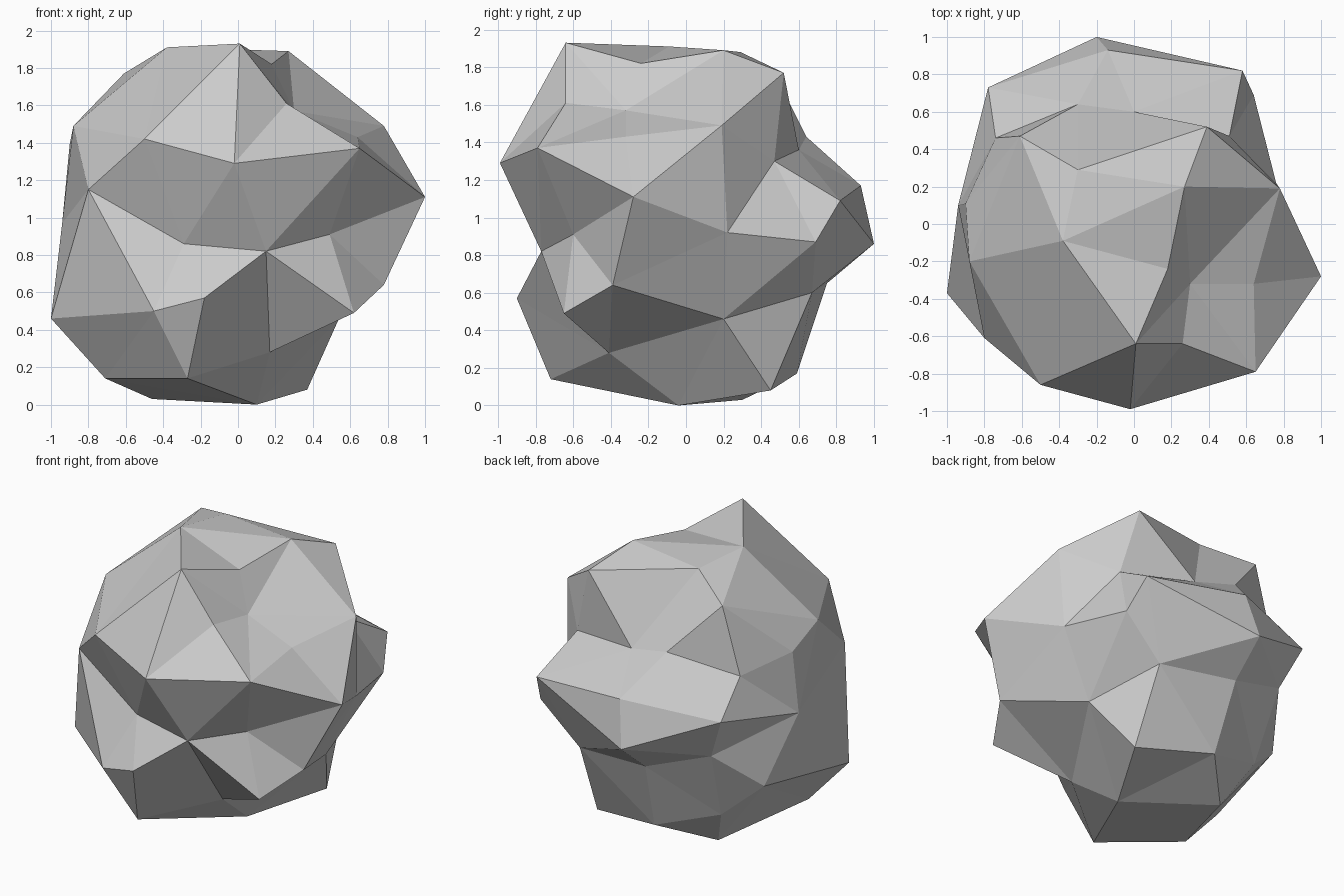
import bpy, bmesh
from mathutils import Vector

# Corner points of the boulder, in bands from top to bottom
corners = [
    # crown
    (.01, -.64, 1.93), (.18, -.24, 1.82), (.27, .20, 1.89), (.39, .52, 1.77),
    (-.38, -.09, 1.91), (-.30, .29, 1.88), (-.61, .47, 1.77),
    (.26, -.64, 1.61), (.30, -.32, 1.57),
    # shoulder
    (-.02, -.99, 1.29), (.65, -.79, 1.37), (-.50, -.86, 1.42), (.64, -.32, 1.43),
    (.78, .19, 1.49), (-.90, .11, 1.39), (-.88, -.20, 1.49), (.51, .47, 1.30),
    (0, .60, 1.36), (-.30, .64, 1.43), (-.74, .46, 1.31),
    # waist
    (1, -.28, 1.11), (-.80, -.61, 1.15), (-.94, .10, .97), (-.20, 1, .86),
    (-.14, .93, 1.17), (.58, .82, 1.09), (.64, .69, .87), (-.78, .73, 1.10),
    (.76, .22, .92), (.49, -.60, .91), (.15, -.77, .82), (-.29, -.70, .86),
    (-.65, .65, .80),
    # skirt
    (-1, -.37, .46), (.78, -.39, .64), (.62, -.65, .49), (-.18, -.90, .57),
    (-.45, -.85, .50), (.17, -.41, .28), (.54, .20, .46), (.35, .67, .60),
    (-.21, .75, .65), (-.85, .35, .53),
    # base
    (-.27, -.72, .14), (.37, .45, .08), (.10, -.04, 0), (-.46, .30, .03),
    (-.71, -.34, .14), (-.60, .47, .31), (-.17, .59, .17),
]
centre = Vector((0, 0, .95))

# Skin the corners: hull their directions on a sphere, then pull each corner out
bm = bmesh.new()
target = {}
for c in corners:
    p = Vector(c)
    v = bm.verts.new((p - centre).normalized())
    target[v] = p
bmesh.ops.convex_hull(bm, input=bm.verts[:])
for v in bm.verts:
    v.co = target[v]
bmesh.ops.recalc_face_normals(bm, faces=bm.faces[:])

# Flat-shaded boulder
mesh = bpy.data.meshes.new("boulder")
bm.to_mesh(mesh)
bm.free()
boulder = bpy.data.objects.new("boulder", mesh)
bpy.context.collection.objects.link(boulder)
